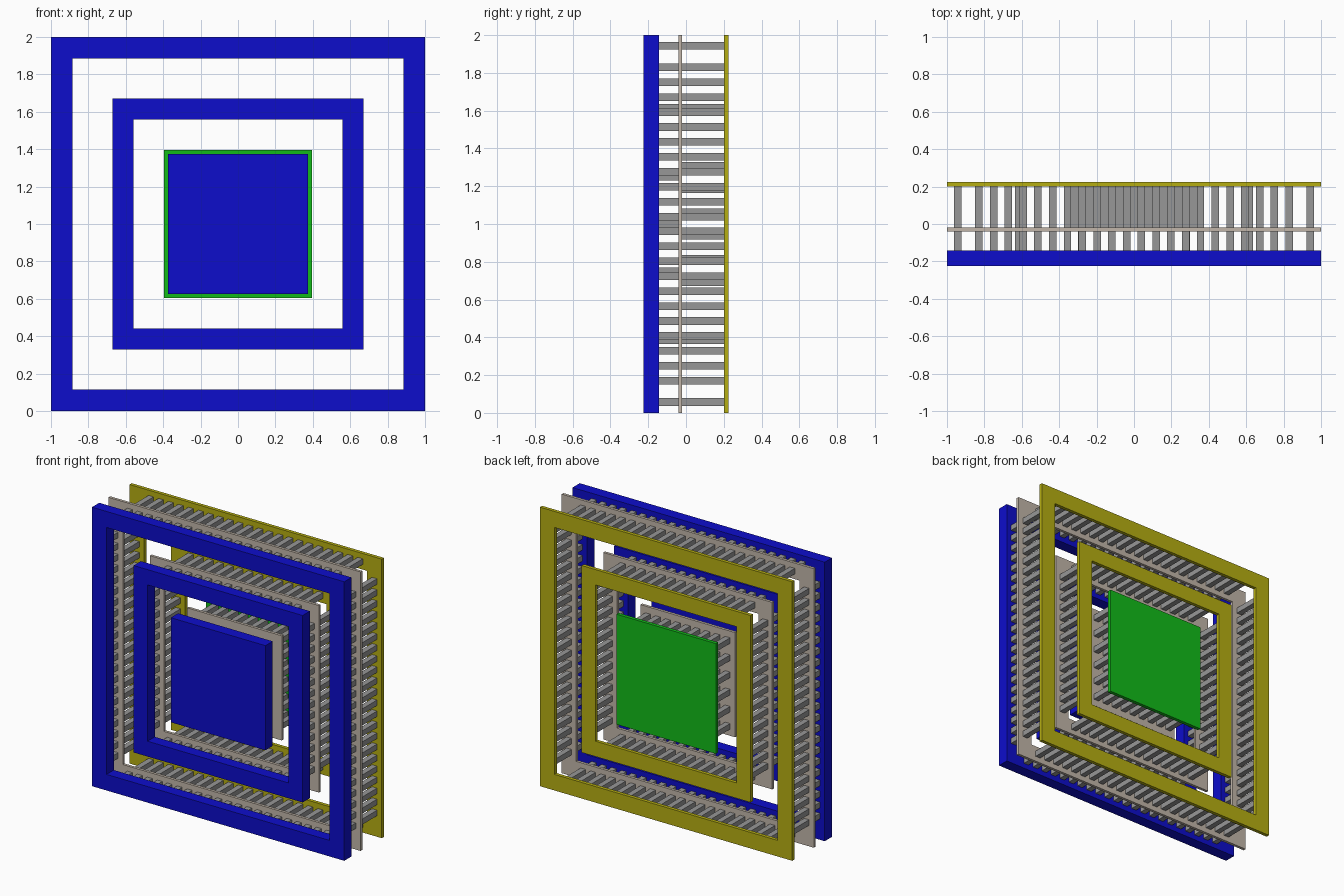
import bpy, bmesh

if "Cube" in bpy.data.objects:
    bpy.data.objects.remove(bpy.data.objects["Cube"])

def material(name, rgb):
    m = bpy.data.materials.new(name)
    m.diffuse_color = (*rgb, 1)
    m.use_nodes = True
    m.node_tree.nodes["Principled BSDF"].inputs["Base Color"].default_value = m.diffuse_color
    return m

blue = material("blue", (0.004, 0.004, 0.6))
yellow = material("olive yellow", (0.47, 0.43, 0.006))
green = material("green", (0.006, 0.5, 0.01))
beige = material("beige", (0.54, 0.47, 0.40))
grey = material("grey", (0.31, 0.31, 0.31))

# depth layers (y ranges)
FRONT, MID, BACK = (-0.225, -0.143), (-0.04, -0.02), (0.20, 0.225)
FRONT_GAP, BACK_GAP = (FRONT[1], MID[0]), (MID[1], BACK[0])
PITCH, PIN = 0.079, 0.02

def finish(name, bm, mat):
    bmesh.ops.recalc_face_normals(bm, faces=bm.faces)
    me = bpy.data.meshes.new(name)
    bm.to_mesh(me)
    bm.free()
    me.materials.append(mat)
    ob = bpy.data.objects.new(name, me)
    bpy.context.collection.objects.link(ob)

def add_box(bm, x, z, half, ys):
    vs = bmesh.ops.create_cube(bm, size=1)["verts"]
    for v in vs:
        v.co = (x + v.co.x * 2 * half, ys[0] + (v.co.y + 0.5) * (ys[1] - ys[0]), z + v.co.z * 2 * half)

def panel(name, half, ys, mat):
    bm = bmesh.new()
    add_box(bm, 0, 1, half, ys)
    finish(name, bm, mat)

def frame(name, outer, inner, ys, mat):
    bm = bmesh.new()
    corners = [(-1, -1), (1, -1), (1, 1), (-1, 1)]
    rings = [[bm.verts.new((sx * h, y, 1 + sz * h)) for sx, sz in corners]
             for h, y in ((outer, ys[0]), (outer, ys[1]), (inner, ys[1]), (inner, ys[0]))]
    for r in range(4):
        a, b = rings[r], rings[(r + 1) % 4]
        for i in range(4):
            j = (i + 1) % 4
            bm.faces.new((a[i], a[j], b[j], b[i]))
    finish(name, bm, mat)

def pins(name, spots, ys):
    bm = bmesh.new()
    for x, z in spots:
        add_box(bm, x, 1 + z, PIN, ys)
    finish(name, bm, grey)

def spread(n, pitch):
    return [(i - (n - 1) / 2) * pitch for i in range(n)]

# two nested square rings, each a three-layer sandwich joined by pins
for label, outer, inner, n in (("outer", 1.0, 0.885, 22), ("middle", 0.67, 0.56, 14)):
    frame(label + "_front_frame", outer, inner, FRONT, blue)
    frame(label + "_middle_plate", outer, inner, MID, beige)
    frame(label + "_back_frame", outer, inner, BACK, yellow)
    c = (outer + inner) / 2
    spots = [p for t in spread(n, PITCH) for s in (-c, c) for p in ((t, s), (s, t))]
    pins(label + "_front_pins", spots, FRONT_GAP)
    pins(label + "_back_pins", spots, BACK_GAP)

# solid centre sandwich
panel("centre_front_panel", 0.375, FRONT, blue)
panel("centre_middle_plate", 0.375, MID, beige)
panel("centre_back_panel", 0.395, BACK, green)
pins("centre_front_pins", [(x, z) for x in (-0.28, 0.28) for z in (-0.25, 0, 0.25)], FRONT_GAP)
pins("centre_back_pins", [(x, z) for x in spread(9, PITCH) for z in spread(6, 0.123)], BACK_GAP)
